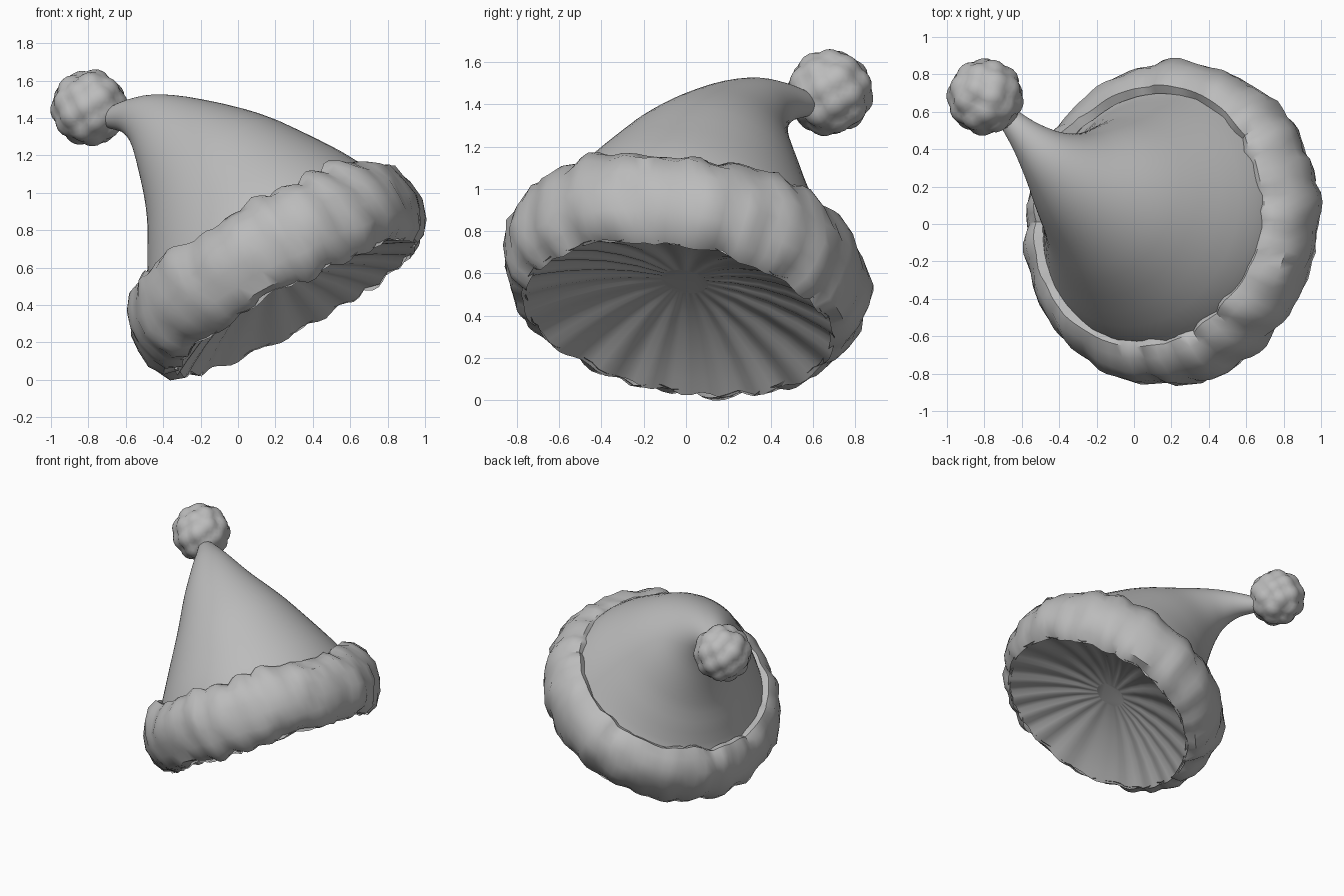
import bpy, bmesh, math, random
from mathutils import Vector, noise

random.seed(4)
cube = bpy.data.objects.get("Cube")
if cube:
    bpy.data.objects.remove(cube)

GREY = (0.5, 0.5, 0.5, 1)
felt = bpy.data.materials.new("soft_grey")
felt.use_nodes = True
felt.diffuse_color = GREY
felt.node_tree.nodes["Principled BSDF"].inputs["Base Color"].default_value = GREY

AXIS = Vector((-0.55, 0.19, 1)).normalized()   # tilt of the opening
CENTRE = Vector((0.2, 0, 0.595))               # middle of the trim
SIDE = Vector((0.6, 0.75, 0))                  # horizontal, across the bend


def finish(bm, name, angle):
    mesh = bpy.data.meshes.new(name)
    bm.to_mesh(mesh)
    bm.free()
    obj = bpy.data.objects.new(name, mesh)
    bpy.context.collection.objects.link(obj)
    mesh.materials.append(felt)
    bpy.ops.object.select_all(action='DESELECT')
    obj.select_set(True)
    bpy.context.view_layer.objects.active = obj
    bpy.ops.object.shade_smooth_by_angle(angle=math.radians(angle))


def frame(normal):
    u = (SIDE - normal * SIDE.dot(normal)).normalized()
    return u, normal.cross(u)


def bridge(bm, a, b, closed=True):
    n = len(a)
    for i in range(n if closed else n - 1):
        j = (i + 1) % n
        bm.faces.new((a[i], a[j], b[j], b[i]))


def spline(p0, p1, p2, p3, t):
    return 0.5 * (2 * p1 + (p2 - p0) * t + (2 * p0 - 5 * p1 + 4 * p2 - p3) * t * t
                  + (3 * p1 - p0 - 3 * p2 + p3) * t ** 3)


# Bent cone: (centre, radius) stations from inside the trim to the tip
stations = [
    (CENTRE + AXIS * 0.1, 0.73),
    (CENTRE + AXIS * 0.25, 0.665),
    (Vector((-0.12, 0.135, 1.07)), 0.465),
    (Vector((-0.305, 0.235, 1.255)), 0.295),
    (Vector((-0.45, 0.345, 1.365)), 0.175),
    (Vector((-0.57, 0.46, 1.405)), 0.10),
    (Vector((-0.67, 0.565, 1.40)), 0.06),
    (Vector((-0.715, 0.61, 1.39)), 0.04),
]
STEPS, AROUND = 4, 64
samples = []
for k in range(len(stations) - 1):
    near = [stations[max(0, min(len(stations) - 1, k + d))] for d in (-1, 0, 1, 2)]
    for s in range(STEPS):
        t = s / STEPS
        samples.append((spline(*[p for p, r in near], t), spline(*[r for p, r in near], t)))
samples.append(stations[-1])

bm = bmesh.new()
rings = []
for k, (pos, radius) in enumerate(samples):
    ahead = samples[min(k + 1, len(samples) - 1)][0]
    behind = samples[max(k - 1, 0)][0]
    # ease from the tilt of the opening to the direction of the path
    ease = min(1, k / (2 * STEPS))
    u, v = frame(AXIS.lerp((ahead - behind).normalized(), ease).normalized())
    rings.append([bm.verts.new(pos + (u * math.cos(a) + v * math.sin(a)) * radius)
                  for a in (math.tau * i / AROUND for i in range(AROUND))])
for a, b in zip(rings, rings[1:]):
    bridge(bm, a, b)
bm.faces.new(rings[-1])
finish(bm, "hat_cone", 60)

# Fluffy trim: an open puffy cross-section swept round the opening
section = [(0.715, -0.235), (0.785, -0.2), (0.83, -0.125), (0.855, -0.03), (0.85, 0.07),
           (0.815, 0.16), (0.755, 0.23), (0.695, 0.262), (0.655, 0.235)]
LOBES, PER = 25, 4
u, v = frame(AXIS)
bm = bmesh.new()
rings = []
lobe_size = [random.uniform(0.4, 1.3) for _ in range(LOBES)]
for i in range(LOBES * PER):
    a = math.tau * i / (LOBES * PER)
    out = u * math.cos(a) + v * math.sin(a)
    out.y *= 1.02
    ring = []
    for r, h in section:
        # tufts vary in size, with an irregular lumpiness over them
        phase = (i / PER + 0.8 * h + 0.5 * noise.noise(out * 3 + AXIS * h * 8)) % LOBES
        tuft = math.sin(math.pi * (phase % 1)) * lobe_size[int(phase)]
        soft = noise.noise((out * r + AXIS * h) * 6)
        puff = 1 + 0.12 * (tuft - 0.5) + 0.16 * soft
        ring.append(bm.verts.new(CENTRE + out * (0.68 + (r - 0.68) * puff) + AXIS * h * puff))
    rings.append(ring)
for k, ring in enumerate(rings):
    bridge(bm, rings[(k + 1) % len(rings)], ring, closed=False)
finish(bm, "fur_trim", 45)

# Lining: a shallow hollow with radial gathers across the opening
bm = bmesh.new()
rings = []
for f in (1.0, 0.9, 0.75, 0.55, 0.35, 0.15):
    ring = []
    for i in range(100):
        a = math.tau * i / 100
        out = u * math.cos(a) + v * math.sin(a)
        out.y *= 1.02
        gather = 0.014 * math.sin(a * 20 + 2 * math.sin(a * 3)) * f
        ring.append(bm.verts.new(CENTRE + out * 0.735 * f
                                 + AXIS * (-0.235 + 0.2 * (1 - f * f) + gather)))
    rings.append(ring)
for a, b in zip(rings, rings[1:]):
    bridge(bm, b, a)
bm.faces.new(reversed(rings[-1]))
finish(bm, "lining", 60)

# Pompom: a ball of rounded tufts spread evenly over a sphere
tufts = []
COUNT = 32
for k in range(COUNT):
    z = 1 - (2 * k + 1) / COUNT
    a = k * math.pi * (3 - math.sqrt(5))
    w = math.sqrt(1 - z * z)
    tufts.append(Vector((w * math.cos(a), w * math.sin(a), z)))
bm = bmesh.new()
bmesh.ops.create_icosphere(bm, subdivisions=4, radius=1)
for vert in bm.verts:
    d = vert.co.normalized()
    gap = min((d - t).length for t in tufts)
    vert.co = Vector((-0.795, 0.68, 1.455)) + d * (0.21 - 0.16 * gap * gap)
finish(bm, "pompom", 50)
